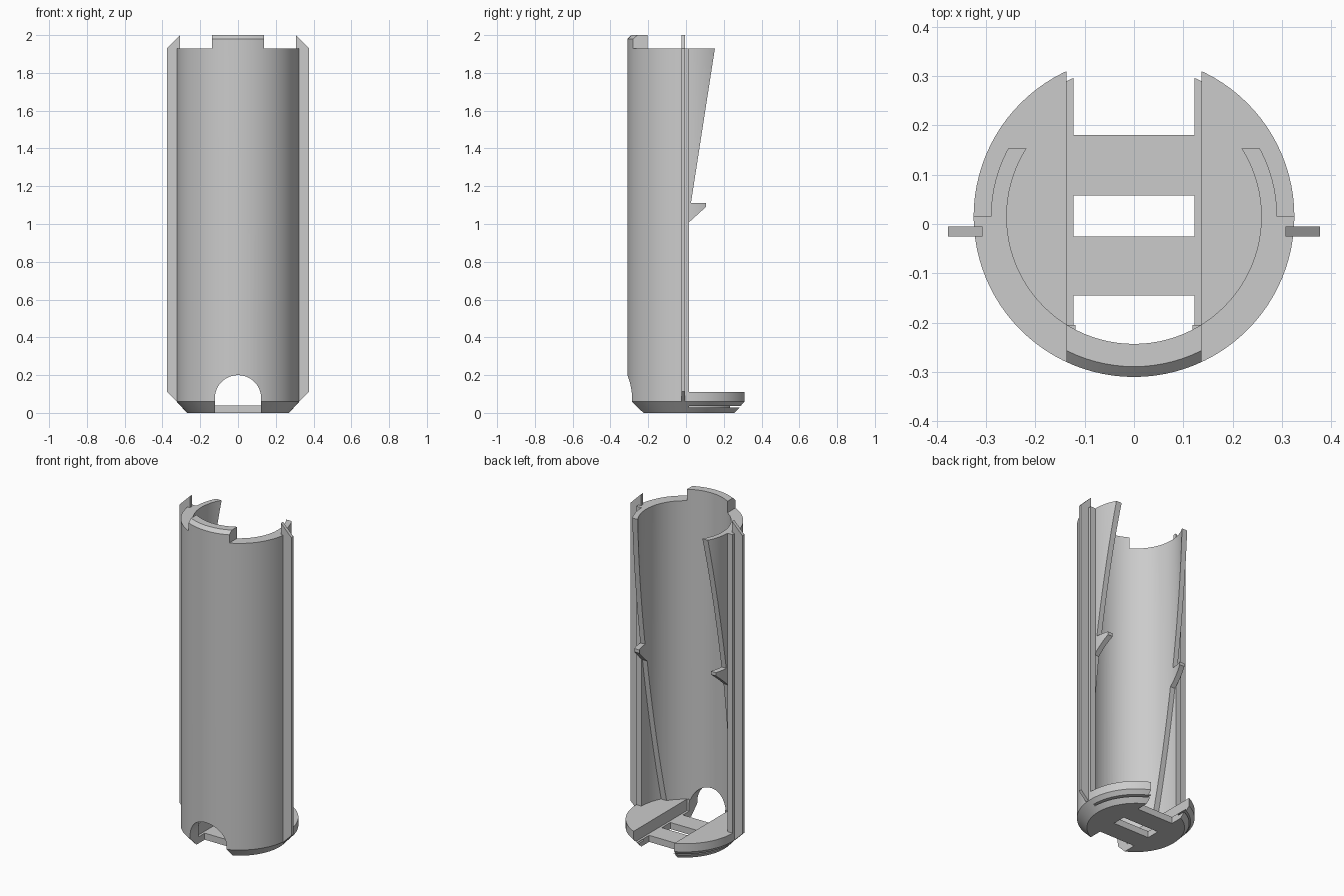
import bpy, bmesh, math
from mathutils import Vector

cube = bpy.data.objects.get("Cube")
if cube:
    bpy.data.objects.remove(cube, do_unlink=True)

grey = bpy.data.materials.new("plain_grey")
grey.use_nodes = True
COLOUR = (0.6, 0.6, 0.6, 1)
grey.diffuse_color = COLOUR
grey.node_tree.nodes["Principled BSDF"].inputs["Base Color"].default_value = COLOUR

CY = 0.015                      # y of the tube axis
R_OUT, R_MID, R_IN = 0.325, 0.29, 0.258
TOP, FLOOR = 1.93, 0.11
SEGS = 96


def make(name, bm):
    bmesh.ops.recalc_face_normals(bm, faces=bm.faces)
    mesh = bpy.data.meshes.new(name)
    bm.to_mesh(mesh)
    bm.free()
    mesh.materials.append(grey)
    obj = bpy.data.objects.new(name, mesh)
    bpy.context.scene.collection.objects.link(obj)
    return obj


def lathe(name, profile):
    """Ring made by turning a closed (radius, z) outline about the tube axis."""
    bm = bmesh.new()
    rings = []
    for i in range(SEGS):
        a = math.tau * i / SEGS
        rings.append([bm.verts.new((r * math.cos(a), CY + r * math.sin(a), z))
                      for r, z in profile])
    n = len(profile)
    for i in range(SEGS):
        a, b = rings[i], rings[(i + 1) % SEGS]
        for j in range(n):
            k = (j + 1) % n
            bm.faces.new((a[j], b[j], b[k], a[k]))
    return make(name, bm)


def ring(name, r0, r1, z0, z1):
    return lathe(name, [(r0, z0), (r1, z0), (r1, z1), (r0, z1)])


def prism(name, points, axis, lo, hi):
    """Outline extruded along x (points are y, z) or along y (points are x, z)."""
    def place(p, d):
        return (d, p[0], p[1]) if axis == "x" else (p[0], d, p[1])
    bm = bmesh.new()
    face = bm.faces.new([bm.verts.new(place(p, lo)) for p in points])
    out = bmesh.ops.extrude_face_region(bm, geom=[face])
    moved = [v for v in out["geom"] if isinstance(v, bmesh.types.BMVert)]
    step = Vector(place((0, 0), hi - lo))
    bmesh.ops.translate(bm, verts=moved, vec=step)
    return make(name, bm)


def box(x0, x1, y0, y1, z0, z1):
    return prism("cutter", [(x0, z0), (x1, z0), (x1, z1), (x0, z1)], "y", y0, y1)


def combine(obj, cutter, operation="DIFFERENCE"):
    mod = obj.modifiers.new("cut", "BOOLEAN")
    mod.operation = operation
    mod.solver = "EXACT"
    mod.object = cutter
    graph = bpy.context.evaluated_depsgraph_get()
    mesh = bpy.data.meshes.new_from_object(obj.evaluated_get(graph))
    obj.modifiers.clear()
    obj.data = mesh
    bpy.data.objects.remove(cutter, do_unlink=True)


def arch_cutter():
    w, spring = 0.123, 0.077
    pts = [(-w, -0.1), (w, -0.1)]
    pts += [(w * math.cos(math.pi * i / 24), spring + w * math.sin(math.pi * i / 24))
            for i in range(25)]
    return prism("cutter", pts, "y", -0.5, -0.145)


# Outer half shell with the front arch
outer_shell = ring("outer_shell", R_MID, R_OUT, FLOOR, TOP)
combine(outer_shell, box(-1, 1, -1, CY, -1, 3), "INTERSECT")
combine(outer_shell, arch_cutter())

# Inner liner with slanted back edge and a small catch on each side
inner_liner = ring("inner_liner", R_IN, R_MID, FLOOR, TOP)
edge = [(-1, 0), (-0.14, 0), (0.006, 1.0), (0.105, 1.09), (0.105, 1.11),
        (0.026, 1.11), (0.153, TOP), (0.153, 2.5), (-1, 2.5)]
combine(inner_liner, prism("cutter", edge, "x", -1, 1), "INTERSECT")
combine(inner_liner, arch_cutter())

# Chamfered tab on the front rim
front_tab = lathe("front_tab", [(R_IN, TOP), (R_OUT, TOP), (R_OUT, 1.98),
                                (0.304, 2.0), (R_IN, 2.0)])
combine(front_tab, box(-0.137, 0.137, -1, -0.1, 1, 3), "INTERSECT")

# Base disc with bevelled underside, central channel and two cross bars
base = lathe("base", [(0.01, 0), (0.27, 0), (R_OUT, 0.06), (R_OUT, FLOOR), (0.01, FLOOR)])
combine(base, box(-0.137, 0.137, -0.205, 1, 0.04, 1))
combine(base, box(-0.123, 0.123, -0.025, 0.058, -1, 1))
combine(base, box(-0.123, 0.123, 0.18, 1, -1, 1))
combine(base, arch_cutter())
groove = ring("cutter", 0.25, 0.4, 0.028, 0.037)
combine(groove, box(-1, 1, CY, 1, -1, 1), "INTERSECT")
combine(base, groove)

# Side fins
fins = []
for side, label in ((1, "left"), (-1, "right")):
    pts = [(0.308, 0.06), (0.325, 0.06), (0.377, 0.112), (0.377, TOP), (0.307, 2.0)]
    fins.append(prism(label + "_fin", [(side * x, z) for x, z in pts],
                      "y", -0.025, -0.005))

# Smooth the round walls, keep the edges crisp
bpy.ops.object.select_all(action="DESELECT")
for obj in (outer_shell, inner_liner, front_tab, base):
    obj.select_set(True)
    bpy.context.view_layer.objects.active = obj
bpy.ops.object.shade_smooth_by_angle(angle=math.radians(25))
